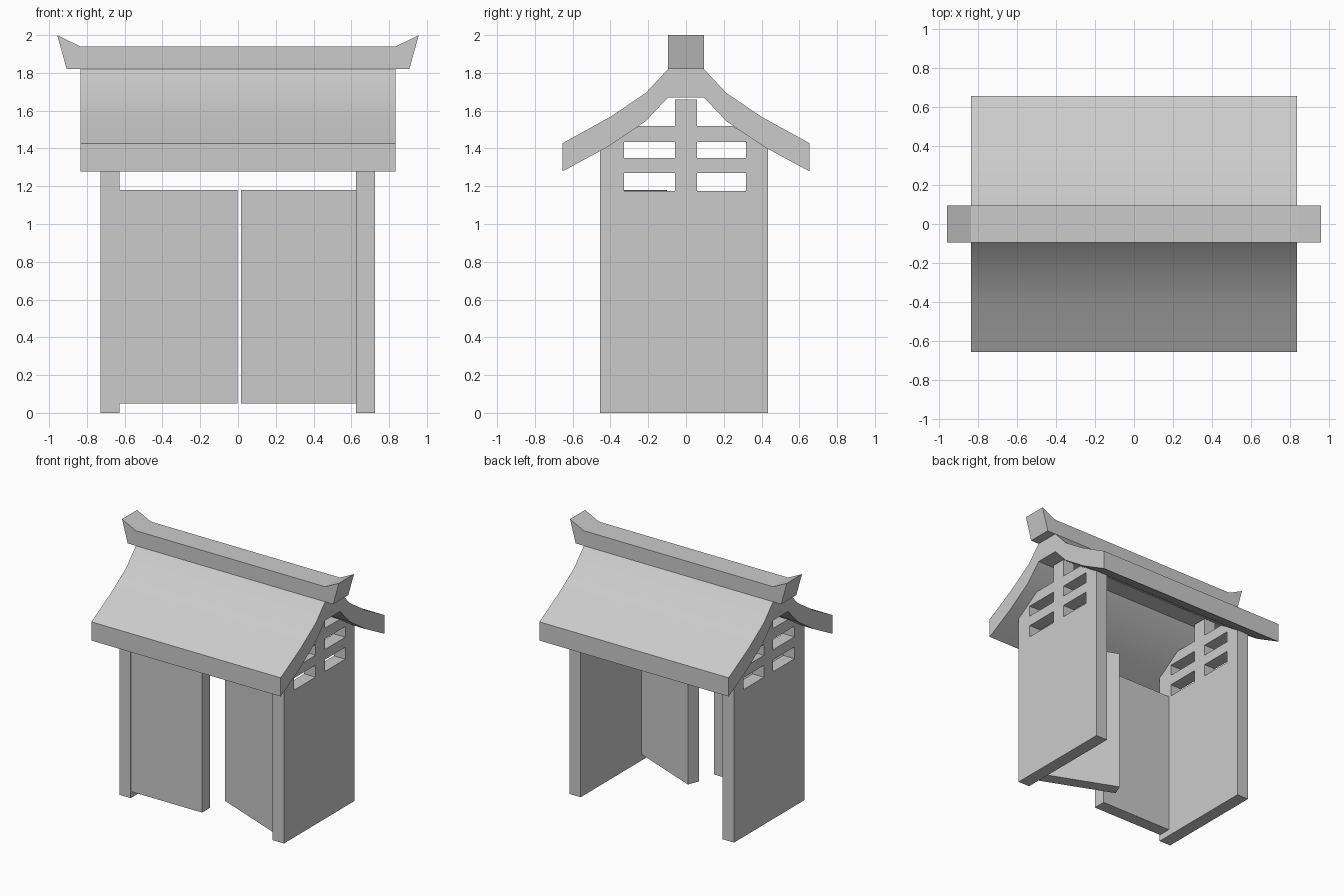
import bpy, bmesh, math
from mathutils import Matrix

if "Cube" in bpy.data.objects:
    bpy.data.objects.remove(bpy.data.objects["Cube"])

# axis maps: outline drawn in (y, z) and extruded along x, or in (x, z) and extruded along y
ALONG_X = Matrix(((0, 0, 1, 0), (1, 0, 0, 0), (0, 1, 0, 0), (0, 0, 0, 1)))
ALONG_Y = Matrix.Rotation(math.radians(90), 4, 'X')
ALONG_Z = Matrix.Identity(4)


def extruded(name, loops, half, matrix):
    """Solid from a flat outline; extra loops become holes."""
    cu = bpy.data.curves.new(name + "_outline", 'CURVE')
    cu.dimensions = '2D'
    cu.fill_mode = 'BOTH'
    cu.extrude = half
    for pts in loops:
        sp = cu.splines.new('POLY')
        sp.points.add(len(pts) - 1)
        for p, (u, v) in zip(sp.points, pts):
            p.co = (u, v, 0, 1)
        sp.use_cyclic_u = True
    tmp = bpy.data.objects.new(name + "_outline", cu)
    bpy.context.collection.objects.link(tmp)
    deps = bpy.context.evaluated_depsgraph_get()
    mesh = bpy.data.meshes.new_from_object(tmp.evaluated_get(deps))
    bpy.data.objects.remove(tmp)
    bm = bmesh.new()
    bm.from_mesh(mesh)
    bmesh.ops.remove_doubles(bm, verts=bm.verts, dist=1e-4)
    bmesh.ops.transform(bm, matrix=matrix, verts=bm.verts)
    bmesh.ops.recalc_face_normals(bm, faces=bm.faces)
    for f in bm.faces:
        f.smooth = False
    bm.to_mesh(mesh)
    bm.free()
    mesh.name = name
    ob = bpy.data.objects.new(name, mesh)
    bpy.context.collection.objects.link(ob)
    return ob


def rect(u0, u1, v0, v1):
    return [(u0, v0), (u1, v0), (u1, v1), (u0, v1)]


def mirrored(half):
    """Complete a symmetric outline from its positive half."""
    return half + [(-u, v) for u, v in reversed(half)]


# side walls with lattice windows and a central post
wall = [(-.455, 0), (.435, 0), (.435, 1.398), (.247, 1.52), (.058, 1.52), (.058, 1.66),
        (-.058, 1.66), (-.058, 1.52), (-.247, 1.52), (-.455, 1.388)]
windows = [rect(u0, u1, v0, v1)
           for u0, u1 in ((-.328, -.058), (.058, .317))
           for v0, v1 in ((1.175, 1.27), (1.35, 1.435))]
for side, x in (("left", -.678), ("right", .675)):
    extruded(side + "_wall", [wall] + windows, .05, Matrix.Translation((x, 0, 0)) @ ALONG_X)

# curved roof slab
roof = extruded("roof", [mirrored([(.095, 1.67), (.215, 1.543), (.42, 1.405), (.655, 1.278),
                                   (.655, 1.427), (.405, 1.565), (.215, 1.692), (.095, 1.82)])],
                .835, ALONG_X)
bpy.ops.object.select_all(action='DESELECT')
roof.select_set(True)
bpy.context.view_layer.objects.active = roof
bpy.ops.object.shade_smooth_by_angle(angle=math.radians(16))

# ridge beam with upswept ends
extruded("ridge_beam", [mirrored([(.907, 1.82), (.957, 2.0), (.835, 1.94)])], .095, ALONG_Y)

# doors: the left one closed, the right one ajar inwards
door_mid, door_half = (.05 + 1.18) / 2, (1.18 - .05) / 2
extruded("left_door", [rect(-.66, -.002, -.45, -.35)], door_half,
         Matrix.Translation((0, 0, door_mid)) @ ALONG_Z)
extruded("right_door", [rect(0, .68, 0, .097)], door_half,
         Matrix.Translation((.017, -.19, door_mid)) @ Matrix.Rotation(math.radians(-22), 4, 'Z'))
